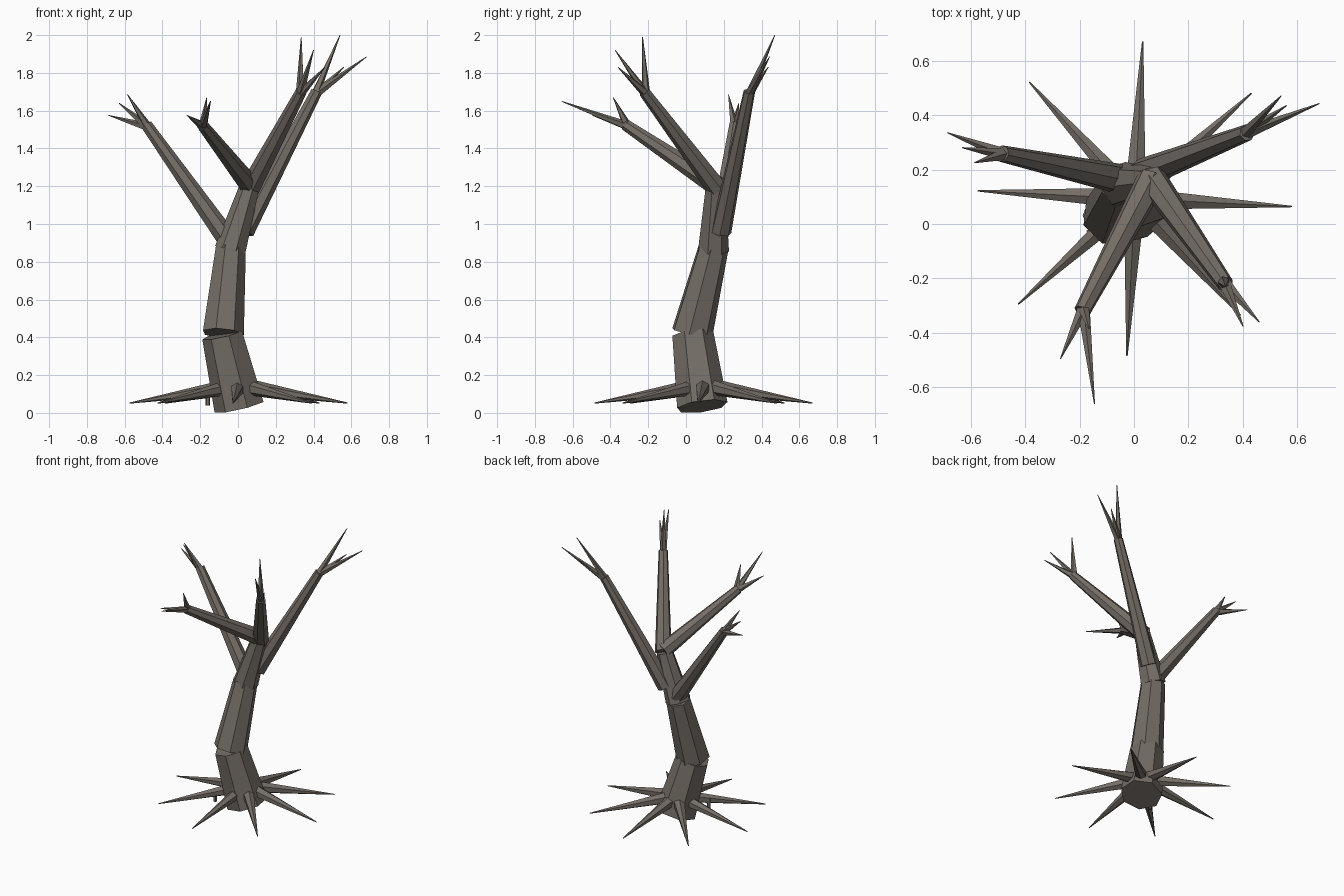
import bpy, bmesh
from math import cos, sin, pi
from mathutils import Vector, Matrix

if "Cube" in bpy.data.objects:
    bpy.data.objects.remove(bpy.data.objects["Cube"])

bark = bpy.data.materials.new("grey_brown_bark")
bark.diffuse_color = (0.175, 0.153, 0.132, 1)
bark.use_nodes = True
bark.node_tree.nodes["Principled BSDF"].inputs["Base Color"].default_value = bark.diffuse_color


def limb(name, start, end, r0, r1, sides):
    """Tapered, flat-faced limb between two points."""
    a, b = Vector(start), Vector(end)
    axis = b - a
    bm = bmesh.new()
    bmesh.ops.create_cone(bm, cap_ends=True, segments=sides,
                          radius1=r0, radius2=r1, depth=axis.length)
    turn = axis.to_track_quat('Z', 'Y').to_matrix().to_4x4()
    bm.transform(Matrix.Translation((a + b) / 2) @ turn)
    mesh = bpy.data.meshes.new(name)
    bm.to_mesh(mesh)
    bm.free()
    mesh.materials.append(bark)
    obj = bpy.data.objects.new(name, mesh)
    bpy.context.collection.objects.link(obj)
    return obj


# Trunk: three leaning segments, each cut square to its own axis
limb("trunk_lower", (0.01, 0.085, 0.035), (-0.08, 0.035, 0.415), 0.138, 0.112, 7)
limb("trunk_middle", (-0.08, 0.03, 0.42), (-0.04, 0.143, 0.87), 0.112, 0.082, 7)
limb("trunk_upper", (-0.04, 0.143, 0.86), (0.06, 0.155, 1.19), 0.085, 0.055, 7)

# Branches, each with three pointed twigs: base, end, twig tips
branches = {
    "left": ((-0.05, 0.165, 0.91), (-0.485, 0.258, 1.525),
             [(-0.685, 0.335, 1.575), (-0.63, 0.28, 1.64), (-0.585, 0.225, 1.685)]),
    "front_left": ((0.065, 0.165, 1.20), (-0.19, -0.32, 1.525),
                   [(-0.145, -0.66, 1.65), (-0.165, -0.385, 1.67), (-0.27, -0.495, 1.575)]),
    "front_right": ((0.065, 0.165, 1.19), (0.335, -0.22, 1.70),
                    [(0.335, -0.23, 1.99), (0.40, -0.375, 1.92), (0.46, -0.36, 1.83)]),
    "back_right": ((0.03, 0.185, 0.96), (0.415, 0.335, 1.70),
                   [(0.54, 0.47, 2.0), (0.68, 0.442, 1.885), (0.56, 0.435, 1.83)]),
}
for name, (base, end, tips) in branches.items():
    limb(name + "_branch", base, end, 0.056, 0.031, 7)
    for i, tip in enumerate(tips):
        # Twigs start slightly inside the branch end
        root = Vector(end).lerp(Vector(base), 0.02)
        limb(f"{name}_twig_{i + 1}", root, tip, 0.024, 0.002, 5)

# Roots: a ring of eight spikes sloping down to the ground
for i in range(8):
    t = i * pi / 4 - 0.05
    d = Vector((cos(t), sin(t), 0))
    c = Vector((0.003, 0.093, 0))
    limb(f"root_{i + 1}", c + d * 0.07 + Vector((0, 0, 0.135)),
         c + d * 0.577 + Vector((0, 0, 0.052)), 0.041, 0.003, 6)

# Small stub hanging beside the trunk
limb("root_stub", (-0.16, -0.03, 0.12), (-0.16, -0.03, 0.04), 0.015, 0.012, 5)
